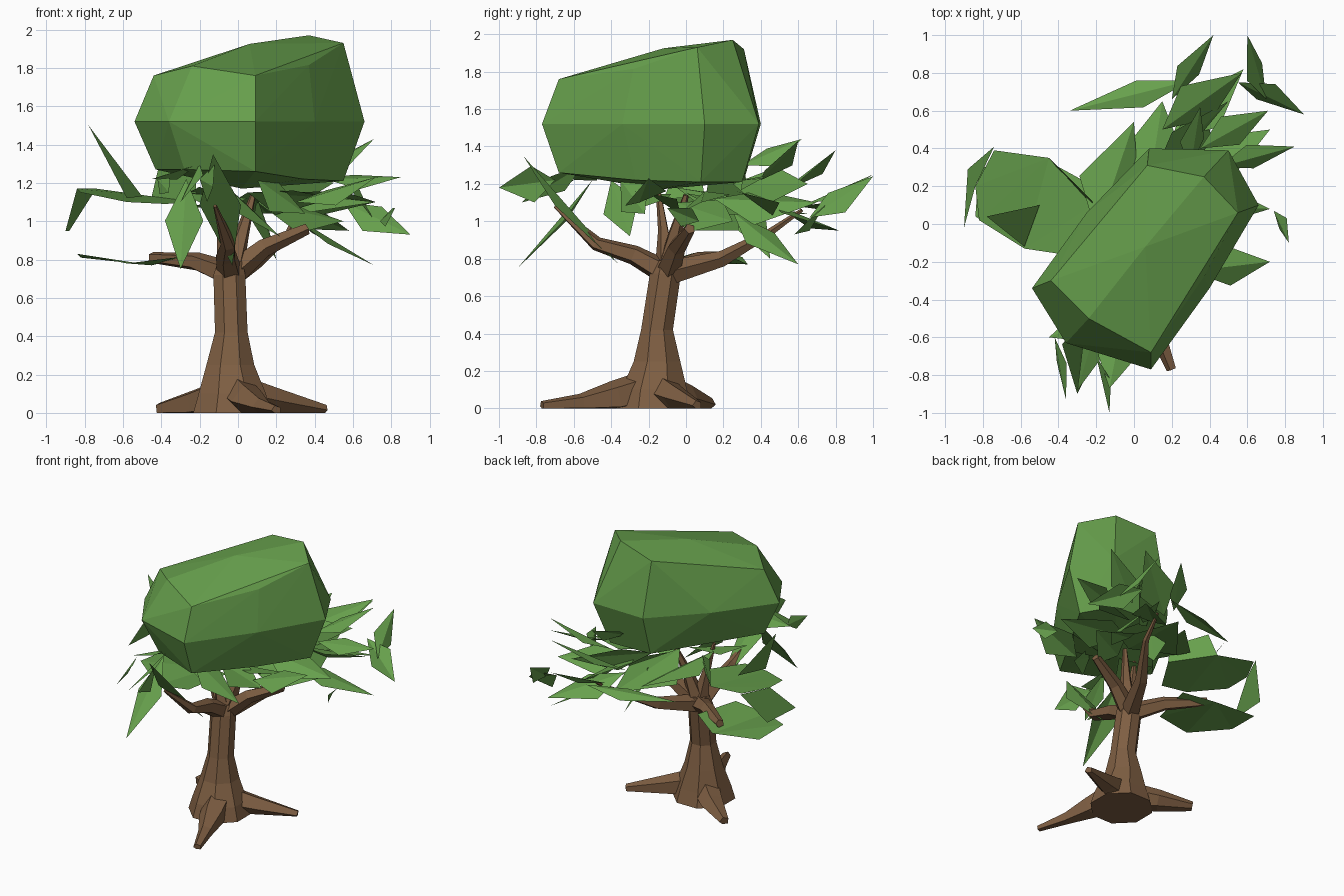
import bpy, bmesh, math
from mathutils import Vector, Matrix


def material(name, rgb):
    m = bpy.data.materials.new(name)
    m.diffuse_color = (*rgb, 1)
    return m


BARK = material("bark brown", (0.21, 0.113, 0.055))
LEAF = material("leaf green", (0.135, 0.35, 0.073))


def finish(name, bm, mat, closed=True):
    if closed:
        bmesh.ops.recalc_face_normals(bm, faces=bm.faces[:])
    me = bpy.data.meshes.new(name)
    bm.to_mesh(me)
    bm.free()
    me.materials.append(mat)
    ob = bpy.data.objects.new(name, me)
    bpy.context.collection.objects.link(ob)
    return ob


def tube(name, path, sides, upright=False):
    """Tapered limb along (x, y, z, radius) points."""
    bm = bmesh.new()
    pts = [Vector(p[:3]) for p in path]
    rings = []
    for i, p in enumerate(path):
        d = pts[min(i + 1, len(pts) - 1)] - pts[max(i - 1, 0)]
        q = Matrix.Identity(3) if upright else d.to_track_quat('Z', 'Y').to_matrix()
        ring = []
        for k in range(sides):
            a = math.tau * (k + 0.5) / sides
            v = pts[i] + q @ Vector((math.cos(a), math.sin(a), 0)) * p[3]
            v.z = max(v.z, 0)
            ring.append(bm.verts.new(v))
        rings.append(ring)
    for a, b in zip(rings, rings[1:]):
        for k in range(sides):
            j = (k + 1) % sides
            bm.faces.new((a[k], a[j], b[j], b[k]))
    bm.faces.new(rings[0][::-1])
    bm.faces.new(rings[-1])
    return finish(name, bm, BARK)


def leaf_cluster(name, leaves):
    """Folded kite leaves: base point, tip point, width, roll in degrees."""
    bm = bmesh.new()
    for base, tip, width, roll in leaves:
        b, t = Vector(base), Vector(tip)
        d = (t - b).normalized()
        side = d.cross(Vector((0, 0, 1))).normalized()
        side = Matrix.Rotation(math.radians(roll), 3, d) @ side
        up = side.cross(d)
        mid = b.lerp(t, 0.42) - up * width * 0.15
        vb, vt, vl, vr = [bm.verts.new(v) for v in
                          (b, t, mid - side * width / 2, mid + side * width / 2)]
        bm.faces.new((vb, vr, vt))
        bm.faces.new((vb, vt, vl))
    return finish(name, bm, LEAF, False)


def sheets(name, polys):
    bm = bmesh.new()
    for poly in polys:
        f = bm.faces.new([bm.verts.new(p) for p in poly])
        if len(poly) > 4:
            bmesh.ops.triangulate(bm, faces=[f])
    return finish(name, bm, LEAF, False)


# Trunk with flared foot
tube("trunk", [(-0.03, -0.17, 0, 0.22), (-0.03, -0.17, 0.1, 0.19),
               (-0.04, -0.155, 0.25, 0.135), (-0.035, -0.155, 0.42, 0.092),
               (-0.045, -0.11, 0.72, 0.09), (-0.04, -0.1, 0.79, 0.07)], 8, True)

# Three spreading roots
roots = {
    "front_root": [(-0.02, -0.17, 0.12, 0.1), (0.05, -0.38, 0.06, 0.09),
                   (0.12, -0.56, 0.03, 0.05), (0.2, -0.77, 0.012, 0.028)],
    "right_root": [(0.0, -0.15, 0.1, 0.1), (0.2, -0.06, 0.06, 0.07), (0.455, 0.06, 0.015, 0.028)],
    "left_root": [(-0.05, -0.15, 0.1, 0.1), (-0.22, 0.0, 0.05, 0.08), (-0.41, 0.13, 0.02, 0.035)],
}
for name, path in roots.items():
    tube(name, path, 5)

# Branches fanning out of the fork
fork = (-0.04, -0.1, 0.72, 0.07)
branches = {
    "back_branch": [(0.1, 0.2, 0.8, 0.045), (0.27, 0.45, 0.94, 0.022), (0.31, 0.62, 1.06, 0.01)],
    "left_branch": [(-0.22, 0.06, 0.79, 0.05), (-0.45, 0.24, 0.81, 0.03)],
    "front_branch": [(-0.06, -0.28, 0.82, 0.055), (-0.05, -0.48, 0.88, 0.04), (-0.12, -0.7, 1.08, 0.01)],
    "right_branch": [(0.13, -0.05, 0.86, 0.05), (0.36, 0.02, 0.96, 0.03)],
    "inner_branch_a": [(0.02, -0.06, 0.93, 0.04), (0.08, 0.0, 1.14, 0.015)],
    "inner_branch_b": [(-0.08, -0.12, 0.95, 0.03), (-0.13, -0.15, 1.18, 0.012)],
}
for name, path in branches.items():
    tube(name, [fork] + path, 5)

# Crown: hull over three rings, long axis running front-left to back-right
top = [(-0.44, -0.3, 1.76), (-0.24, -0.5, 1.81), (0.09, -0.68, 1.76), (0.37, -0.28, 1.815),
       (0.55, 0.06, 1.93), (0.37, 0.25, 1.97), (0.07, 0.31, 1.92), (0.06, -0.12, 1.925)]
middle = [(-0.54, -0.34), (-0.36, -0.63), (0.09, -0.77), (0.4, -0.34),
          (0.66, 0.1), (0.5, 0.39), (0.08, 0.4), (-0.25, 0.06)]
bottom = [(-0.43, -0.32, 1.27), (-0.28, -0.54, 1.27), (0.09, -0.68, 1.26), (0.34, -0.27, 1.22),
          (0.55, 0.08, 1.21), (0.42, 0.3, 1.21), (0.08, 0.31, 1.22), (0.02, -0.15, 1.17)]
bm = bmesh.new()
for p in top + [(x, y, 1.52) for x, y in middle] + bottom:
    bm.verts.new(p)
bmesh.ops.convex_hull(bm, input=bm.verts[:])
finish("crown", bm, LEAF)

# Left foliage: open shell of broad sheets
sheets("left_foliage", [
    [(-0.84, 0.04, 0.83), (-0.58, -0.13, 0.78), (-0.33, -0.12, 0.81),
     (-0.25, 0.22, 0.82), (-0.45, 0.33, 0.77), (-0.82, 0.3, 0.81)],
    [(-0.84, 0.2, 1.17), (-0.82, 0.02, 1.15), (-0.58, -0.13, 1.1), (-0.38, -0.16, 1.09),
     (-0.22, 0.1, 1.1), (-0.45, 0.35, 1.13), (-0.74, 0.39, 1.17)],
    [(-0.84, 0.2, 1.17), (-0.9, -0.02, 0.95), (-0.88, 0.29, 0.95), (-0.74, 0.41, 1.17)],
    [(-0.78, 0.04, 1.5), (-0.58, -0.12, 1.12), (-0.5, 0.1, 1.13)],
    [(-0.45, 0.35, 1.13), (-0.22, 0.1, 1.1), (-0.22, 0.12, 1.22), (-0.41, 0.3, 1.3)],
])

# Front foliage
leaf_cluster("front_foliage", [
    ((-0.27, -0.5, 1.22), (-0.3, -0.9, 0.75), 0.2, 0),
    ((-0.13, -0.87, 1.35), (-0.03, -0.36, 0.77), 0.22, 0),
    ((-0.2, -0.7, 1.22), (-0.13, -1.0, 1.18), 0.2, 80),
    ((-0.2, -0.5, 1.3), (-0.45, -0.6, 1.22), 0.16, 20),
    ((-0.42, -0.6, 1.22), (-0.36, -0.93, 1.15), 0.1, 60),
    ((-0.2, -0.55, 1.3), (-0.3, -0.88, 1.1), 0.14, 40),
    ((-0.1, -0.4, 1.22), (0.22, -0.3, 0.92), 0.2, 30),
    ((0.1, -0.35, 1.22), (0.35, -0.22, 1.04), 0.22, 60),
    ((-0.3, -0.3, 1.15), (0.05, -0.1, 1.12), 0.3, 20),
])

# Right and back foliage
leaf_cluster("right_foliage", [
    ((0.45, 0.3, 1.22), (0.85, 0.41, 1.23), 0.15, 30),
    ((0.74, 0.07, 1.0), (0.82, -0.1, 1.07), 0.12, 60),
    ((0.3, -0.25, 1.1), (0.72, -0.2, 1.23), 0.24, 20),
    ((0.35, 0.4, 1.22), (0.71, 0.6, 1.43), 0.18, 10),
    ((0.25, 0.25, 1.05), (0.71, 0.6, 0.77), 0.18, 20),
    ((0.1, -0.05, 1.1), (0.55, 0.25, 1.0), 0.28, 40),
    ((0.15, 0.1, 1.16), (0.72, 0.08, 1.1), 0.28, 20),
    ((0.05, -0.2, 1.15), (0.5, -0.05, 1.12), 0.3, -25),
])
leaf_cluster("back_foliage", [
    ((0.2, 0.66, 1.1), (0.42, 1.0, 1.25), 0.14, 30),
    ((0.7, 0.66, 1.02), (0.6, 1.0, 1.24), 0.16, 50),
    ((0.55, 0.75, 1.1), (0.9, 0.58, 0.93), 0.18, 50),
    ((0.3, 0.76, 1.1), (-0.34, 0.6, 1.08), 0.15, 10),
    ((0.15, 0.5, 1.15), (0.57, 0.8, 1.38), 0.25, 20),
    ((0.2, 0.45, 1.1), (0.58, 0.82, 0.95), 0.25, -20),
    ((0.05, 0.0, 1.15), (0.15, 0.65, 1.04), 0.45, 0),
    ((-0.2, -0.05, 1.18), (0.0, 0.54, 1.08), 0.35, 15),
    ((0.3, 0.3, 1.3), (0.35, 0.62, 1.44), 0.16, 40),
    ((0.1, 0.3, 1.12), (0.2, 0.45, 0.8), 0.18, 30),
    ((0.3, 0.3, 1.15), (0.72, 0.5, 1.1), 0.26, -30),
    ((0.3, 0.15, 1.12), (0.36, 0.7, 1.1), 0.32, 35),
    ((0.1, 0.25, 1.2), (0.5, 0.65, 1.2), 0.25, 60),
])
